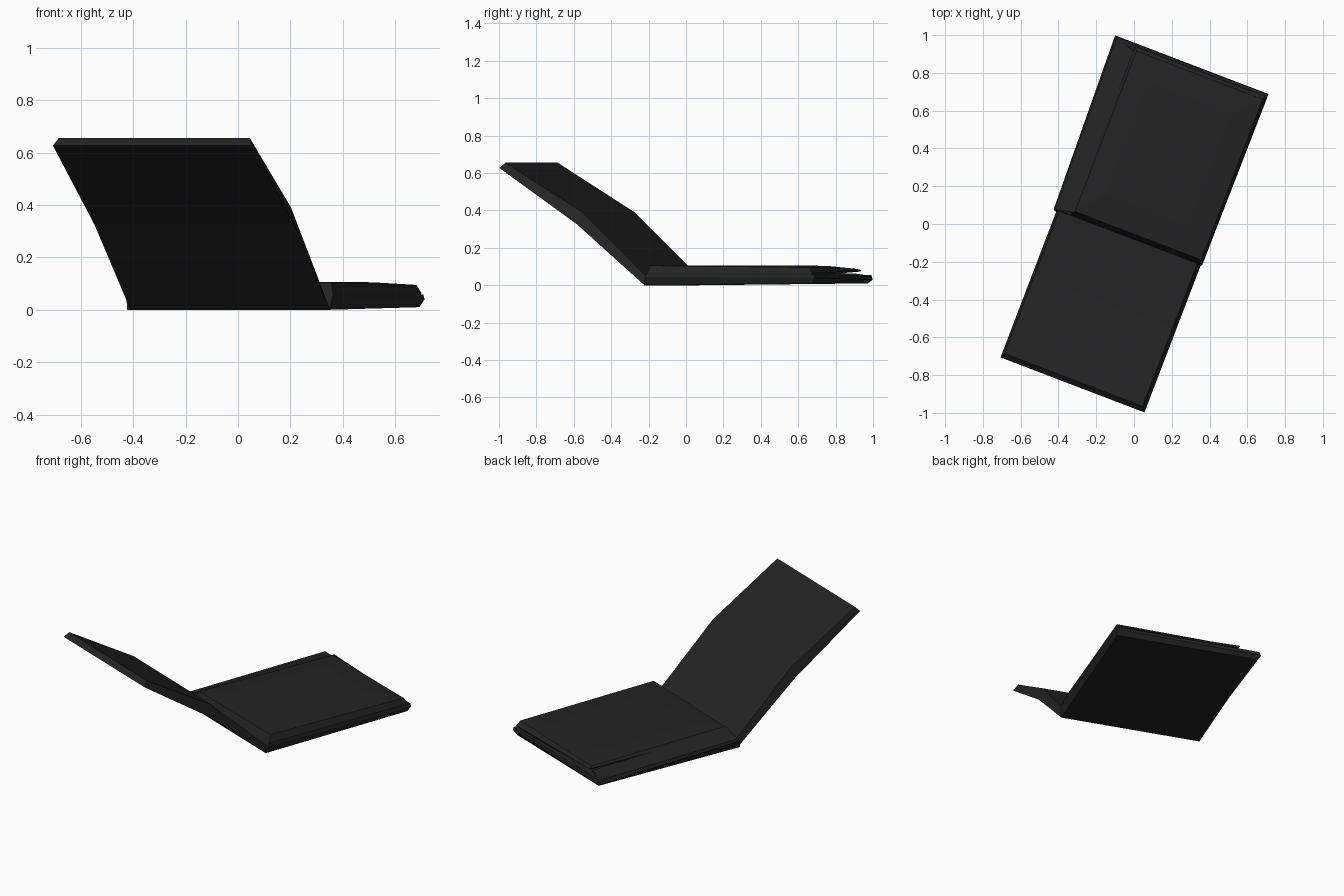
import bpy, bmesh, math

ANGLE = math.atan2(-0.357, 0.934)   # whole model is turned about z

black = bpy.data.materials.new("matte black")
black.diffuse_color = (0.017, 0.017, 0.017, 1)


def loft(name, rings):
    """Join equal-length closed rings of points and cap both ends."""
    bm = bmesh.new()
    vs = [[bm.verts.new(p) for p in r] for r in rings]
    n = len(vs[0])
    for a, b in zip(vs, vs[1:]):
        for i in range(n):
            j = (i + 1) % n
            bm.faces.new((a[i], a[j], b[j], b[i]))
    bm.faces.new(vs[0])
    bm.faces.new(vs[-1])
    bmesh.ops.recalc_face_normals(bm, faces=bm.faces)
    me = bpy.data.meshes.new(name)
    bm.to_mesh(me)
    bm.free()
    me.materials.append(black)
    ob = bpy.data.objects.new(name, me)
    ob.rotation_euler.z = ANGLE
    bpy.context.collection.objects.link(ob)
    return ob


def rect(x0, x1, y0, y1, zs):
    """Rectangle ring; zs = heights front-left, front-right, back-right, back-left."""
    return [(x0, y0, zs[0]), (x1, y0, zs[1]), (x1, y1, zs[2]), (x0, y1, zs[3])]


# lower slab of the base, widest at its upper rim
loft("base_slab", [
    rect(-0.42, 0.405, -0.085, 0.88, (0, 0, 0.01, 0.01)),
    [(-0.425, -0.08, 0.04), (0.415, -0.075, 0.045), (0.42, 0.897, 0.04), (-0.45, 0.897, 0.03)],
    [(-0.42, -0.075, 0.055), (0.415, -0.068, 0.06), (0.415, 0.895, 0.058), (-0.44, 0.892, 0.054)],
])

# upper plate, thin and slightly lifted at the back left, with a flat centre panel
loft("base_plate", [
    rect(-0.325, 0.414, -0.074, 0.872, (0.05, 0.05, 0.05, 0.073)),
    rect(-0.33, 0.413, -0.066, 0.88, (0.07, 0.065, 0.065, 0.08)),
    rect(-0.315, 0.40, -0.05, 0.86, (0.097, 0.105, 0.095, 0.087)),
    rect(-0.20, 0.27, 0.095, 0.73, (0.106, 0.107, 0.105, 0.104)),
])

# sloping side lip joining slab and plate on the left
loft("side_lip", [
    [(-0.42, -0.075, 0.05), (-0.32, -0.06, 0.05), (-0.32, -0.058, 0.095)],
    [(-0.44, 0.89, 0.05), (-0.32, 0.86, 0.05), (-0.32, 0.85, 0.062)],
])

# raised, bent lid: outer and inner positions along its length
lid = [((-0.082, 0.0), (-0.055, 0.025)),
       ((-0.467, 0.325), (-0.445, 0.39)),
       ((-0.912, 0.627), (-0.885, 0.655))]
loft("lid", [[(-0.408, o[0], o[1]), (0.408, o[0], o[1]),
              (0.387, i[0], i[1]), (-0.395, i[0], i[1])] for o, i in lid])
